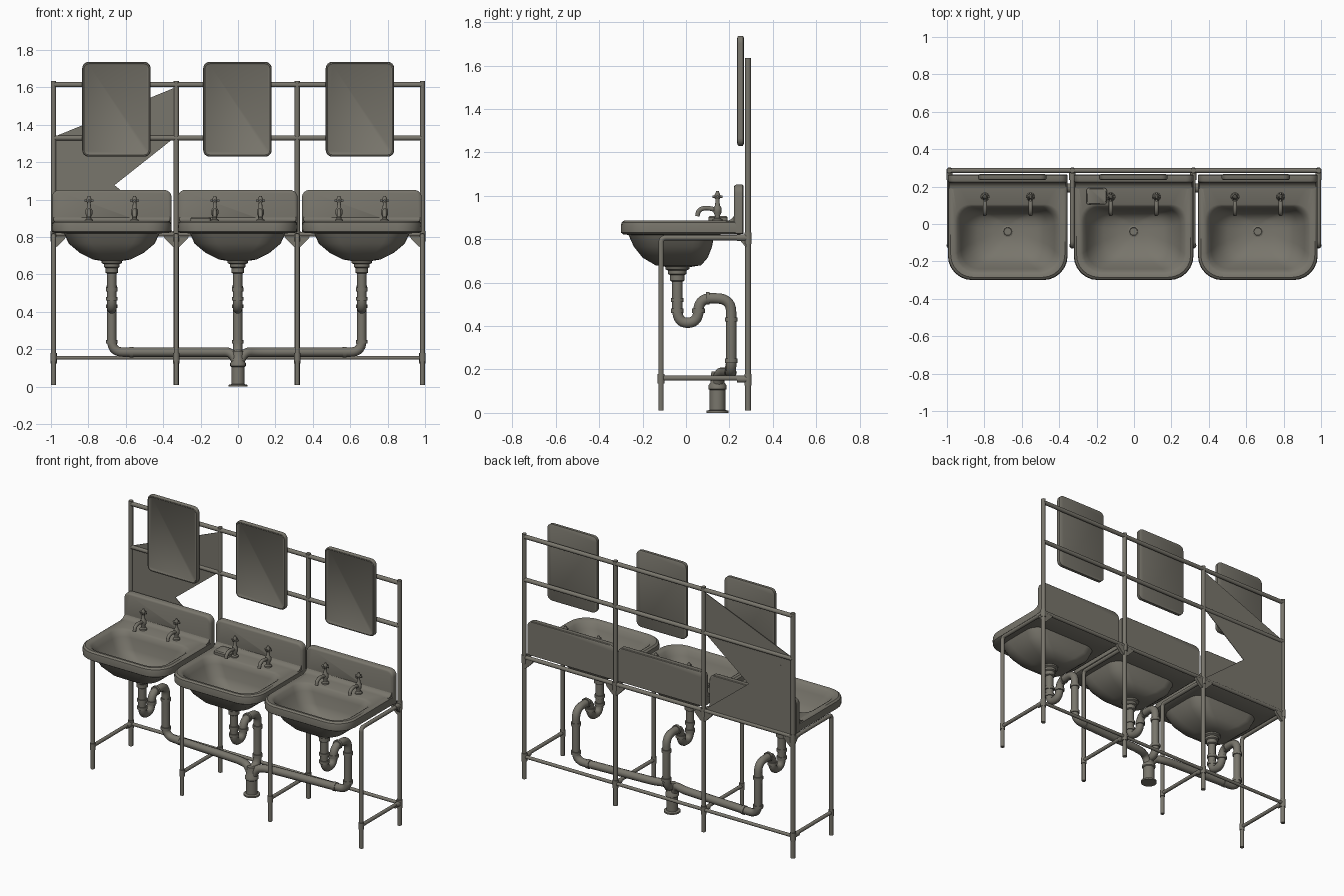
import bpy, bmesh
from math import cos, sin, pi
from mathutils import Vector

cube = bpy.data.objects.get("Cube")
if cube:
    bpy.data.objects.remove(cube, do_unlink=True)

grey = bpy.data.materials.new("warm_grey")
grey.use_nodes = True
colour = (0.19, 0.18, 0.15, 1)
grey.diffuse_color = colour
grey.node_tree.nodes["Principled BSDF"].inputs["Base Color"].default_value = colour


def place(name, mesh, angle=0.7):
    mesh.materials.clear()
    mesh.materials.append(grey)
    ob = bpy.data.objects.new(name, mesh)
    bpy.context.collection.objects.link(ob)
    bpy.ops.object.select_all(action='DESELECT')
    ob.select_set(True)
    bpy.context.view_layer.objects.active = ob
    bpy.ops.object.shade_smooth_by_angle(angle=angle)
    return ob


def loft(name, rings, angle=0.7):
    """Skin equal-length rings of points and cap both ends."""
    bm = bmesh.new()
    rows = [[bm.verts.new(p) for p in ring] for ring in rings]
    n = len(rows[0])
    for a, b in zip(rows, rows[1:]):
        for i in range(n):
            j = (i + 1) % n
            bm.faces.new((a[i], a[j], b[j], b[i]))
    bm.faces.new(rows[0])
    bm.faces.new(rows[-1])
    bmesh.ops.recalc_face_normals(bm, faces=bm.faces)
    mesh = bpy.data.meshes.new(name)
    bm.to_mesh(mesh)
    bm.free()
    return place(name, mesh, angle)


def rounded(hx, v0, v1, r0, r1, steps=7):
    """Rounded rectangle; r0 rounds the corners at v0, r1 those at v1."""
    corners = [(hx - r1, v1 - r1, r1, 0), (r1 - hx, v1 - r1, r1, 1),
               (r0 - hx, v0 + r0, r0, 2), (hx - r0, v0 + r0, r0, 3)]
    pts = []
    for u, v, r, q in corners:
        for k in range(steps):
            a = (q + k / (steps - 1)) * pi / 2
            pts.append((u + r * cos(a), v + r * sin(a)))
    return pts


def lathe(name, x, y, profile, sides=16):
    turn = [2 * pi * k / sides for k in range(sides)]
    return loft(name, [[(x + r * cos(a), y + r * sin(a), z) for a in turn]
                       for r, z in profile])


def soften(points, radius):
    """Round the corners of a path."""
    pts = [Vector(p) for p in points]
    path = [pts[0]]
    for p, c, n in zip(pts, pts[1:], pts[2:]):
        a = c + (p - c).normalized() * min(radius, (p - c).length * 0.49)
        b = c + (n - c).normalized() * min(radius, (n - c).length * 0.49)
        for k in range(8):
            t = k / 7
            path.append(a * (1 - t) ** 2 + c * 2 * t * (1 - t) + b * t * t)
    return path + [pts[-1]]


def tube(name, points, r, bend=0.05):
    curve = bpy.data.curves.new(name, 'CURVE')
    curve.dimensions = '3D'
    curve.bevel_depth = r
    curve.bevel_resolution = 3
    curve.use_fill_caps = True
    path = soften(points, bend)
    spline = curve.splines.new('POLY')
    spline.points.add(len(path) - 1)
    for sp, p in zip(spline.points, path):
        sp.co = (*p, 1)
    temp = bpy.data.objects.new(name + "_path", curve)
    bpy.context.collection.objects.link(temp)
    dg = bpy.context.evaluated_depsgraph_get()
    mesh = bpy.data.meshes.new_from_object(temp.evaluated_get(dg))
    bpy.data.objects.remove(temp, do_unlink=True)
    return place(name, mesh)


def plate(name, pts, y, t):
    """Flat plate in the xz plane."""
    return loft(name, [[(x, y + s * t, z) for x, z in pts] for s in (-0.5, 0.5)], 0.3)


# Tubular stand
BACK, FRONT, EDGE = 0.286, -0.115, 0.986
posts = (-EDGE, -0.33, 0.317, EDGE)
for z, r in ((1.615, 0.014), (1.33, 0.014), (0.815, 0.013), (0.155, 0.011)):
    tube("back_rail", [(-EDGE, BACK, z), (EDGE, BACK, z)], r)
for x in posts:
    tube("back_post", [(x, BACK, 0.01), (x, BACK, 1.635)], 0.014)
    tube("front_leg", [(x, FRONT, 0.01), (x, FRONT, 0.807), (x, BACK, 0.807)], 0.013, 0.025)
    tube("side_rail", [(x, FRONT, 0.16), (x, BACK, 0.16)], 0.012)
    for z in (0.155, 0.807):
        tube("back_sleeve", [(x, BACK, z - 0.03), (x, BACK, z + 0.025)], 0.0175)
        tube("side_sleeve", [(x, BACK - 0.05, z), (x, BACK, z)], 0.0165)
    tube("leg_sleeve", [(x, FRONT, 0.135), (x, FRONT, 0.18)], 0.0165)
    # Corner gussets
    for s in (-1, 1):
        if abs(x + s * 0.07) < 1:
            plate("corner_gusset", [(x, 0.81), (x + s * 0.07, 0.81), (x + s * 0.06, 0.79),
                                    (x + s * 0.02, 0.75), (x, 0.74)], BACK, 0.02)
    loft("side_gusset", [[(x + t, BACK, 0.81), (x + t, BACK - 0.05, 0.81),
                          (x + t, BACK, 0.75)] for t in (-0.01, 0.01)])

# Folded sheet behind the right bay
low, mid, top, inner = 0.82, 1.335, 1.6, -0.335
plate("sheet_upper", [(-EDGE, mid), (inner, top), (inner, mid)], BACK, 0.004)
plate("sheet_middle", [(-EDGE, mid), (inner, mid), (-EDGE, low)], BACK, 0.004)
plate("sheet_lower", [(-EDGE, mid), (inner, low), (-EDGE, low)], BACK + 0.002, 0.004)

# Mirrors: inset from the outline and depth of each ring
for cx in (-0.65, -0.003, 0.652):
    rings = []
    for d, y in ((0.008, 0.266), (0, 0.262), (0, 0.243), (0.004, 0.237),
                 (0.01, 0.236), (0.015, 0.24)):
        rings.append([(cx + u, y, v) for u, v in
                      rounded(0.183 - d, 1.23 + d, 1.737 - d, 0.035 - d, 0.035 - d)])
    loft("mirror", rings)

# Basin sections: half width, front, back, front radius, back radius, height
basin = [(.05, -.09, .02, .05, .05, .672), (.1, -.14, .07, .06, .06, .68),
         (.17, -.2, .1, .1, .08, .715), (.23, -.24, .12, .12, .09, .765),
         (.255, -.265, .13, .12, .09, .82), (.305, -.288, .25, .12, .01, .822),
         (.318, -.299, .26, .13, .01, .83), (.32, -.3, .262, .13, .01, .86),
         (.317, -.297, .262, .13, .01, .877), (.305, -.285, .26, .12, .01, .886),
         (.283, -.268, .105, .11, .08, .884), (.268, -.255, .092, .1, .08, .874),
         (.25, -.24, .082, .1, .08, .84), (.215, -.21, .07, .1, .08, .77),
         (.16, -.17, .05, .08, .07, .725), (.08, -.1, .02, .05, .05, .705),
         (.03, -.07, -.01, .03, .03, .7)]


def tap(x):
    y, deck = 0.145, 0.884
    lathe("tap_body", x, y, [(r, deck + h) for r, h in (
        (.023, 0), (.022, .008), (.013, .014), (.012, .025), (.019, .04), (.019, .06),
        (.011, .072), (.009, .1), (.013, .105), (.013, .12), (.006, .137))])
    for dx, dy in ((0.024, 0), (0, 0.024)):
        tube("tap_handle", [(x - dx, y - dy, deck + .112), (x + dx, y + dy, deck + .112)], 0.006)
    tube("tap_spout", [(x, y, deck + .05), (x, .09, deck + .062), (x, .058, deck + .05),
                       (x, .052, deck + .022)], 0.011, 0.02)


for cx in (-0.675, -0.002, 0.662):
    loft("basin", [[(cx + u, v, z) for u, v in rounded(hx, y0, y1, rf, rb)]
                   for hx, y0, y1, rf, rb, z in basin])
    # Splashback with a coved foot
    rings = []
    for d, y in ((0.004, 0.264), (0, 0.26), (0, 0.232), (0.004, 0.224), (0.012, 0.22)):
        rings.append([(cx + u, y, v) for u, v in
                      rounded(0.32 - d, 0.825, 1.052 - d, 0.006, 0.04 - d / 2)])
    loft("splashback", rings)
    cove = [(0.185 + 0.04 * sin(k * pi / 12), 0.925 - 0.04 * cos(k * pi / 12)) for k in range(7)]
    cove += [(0.24, 0.925), (0.24, 0.87), (0.185, 0.87)]
    loft("cove", [[(cx + s * 0.312, y, z) for y, z in cove] for s in (-1, 1)])
    for s in (-1, 1):
        tap(cx + s * 0.122)
    lathe("plug_hole", cx, -0.04, [(.03, .695), (.03, .706), (.022, .708), (.02, .702)])

    # Waste pipe with trap
    lathe("drain_flange", cx, -0.04, [(.055, .675), (.055, .662), (.042, .655), (.042, .64),
                                      (.034, .635), (.034, .61), (.026, .605)])
    path = [(cx, -0.04, 0.66), (cx, -0.04, 0.415), (cx, 0.055, 0.415),
            (cx, 0.06, 0.53), (cx, 0.208, 0.525), (cx, 0.208, 0.185)]
    if abs(cx) > 0.1:
        s = 1 if cx > 0 else -1
        path += [(s * 0.1, 0.18, 0.185), (s * 0.03, 0.15, 0.185), (0, 0.145, 0.1)]
    else:
        path += [(cx, 0.145, 0.17), (cx, 0.145, 0.1)]
    tube("waste_pipe", path, 0.025, 0.062)
    for y, z in ((-0.04, 0.52), (-0.04, 0.47), (0.058, 0.47), (0.208, 0.43), (0.208, 0.24)):
        tube("pipe_collar", [(cx, y, z - 0.01), (cx, y, z + 0.01)], 0.031)
    tube("trap_collar", [(cx, 0.092, 0.528), (cx, 0.108, 0.528)], 0.031)
    if abs(cx) > 0.1:
        tube("run_collar", [(s * 0.58, 0.205, 0.185), (s * 0.56, 0.204, 0.185)], 0.029)

# Floor drain
lathe("floor_drain", 0, 0.145, [(.05, 0), (.05, .01), (.036, .014), (.036, .105), (.042, .11),
                                (.042, .125), (.032, .14), (.028, .19)])

# Soap bar
loft("soap", [[(-0.2 + u, v, z) for u, v in rounded(0.055 - d, 0.103 + d, 0.192 - d, .015, .015)]
              for d, z in ((0, 0.88), (0, 0.9), (0.006, 0.907))])
